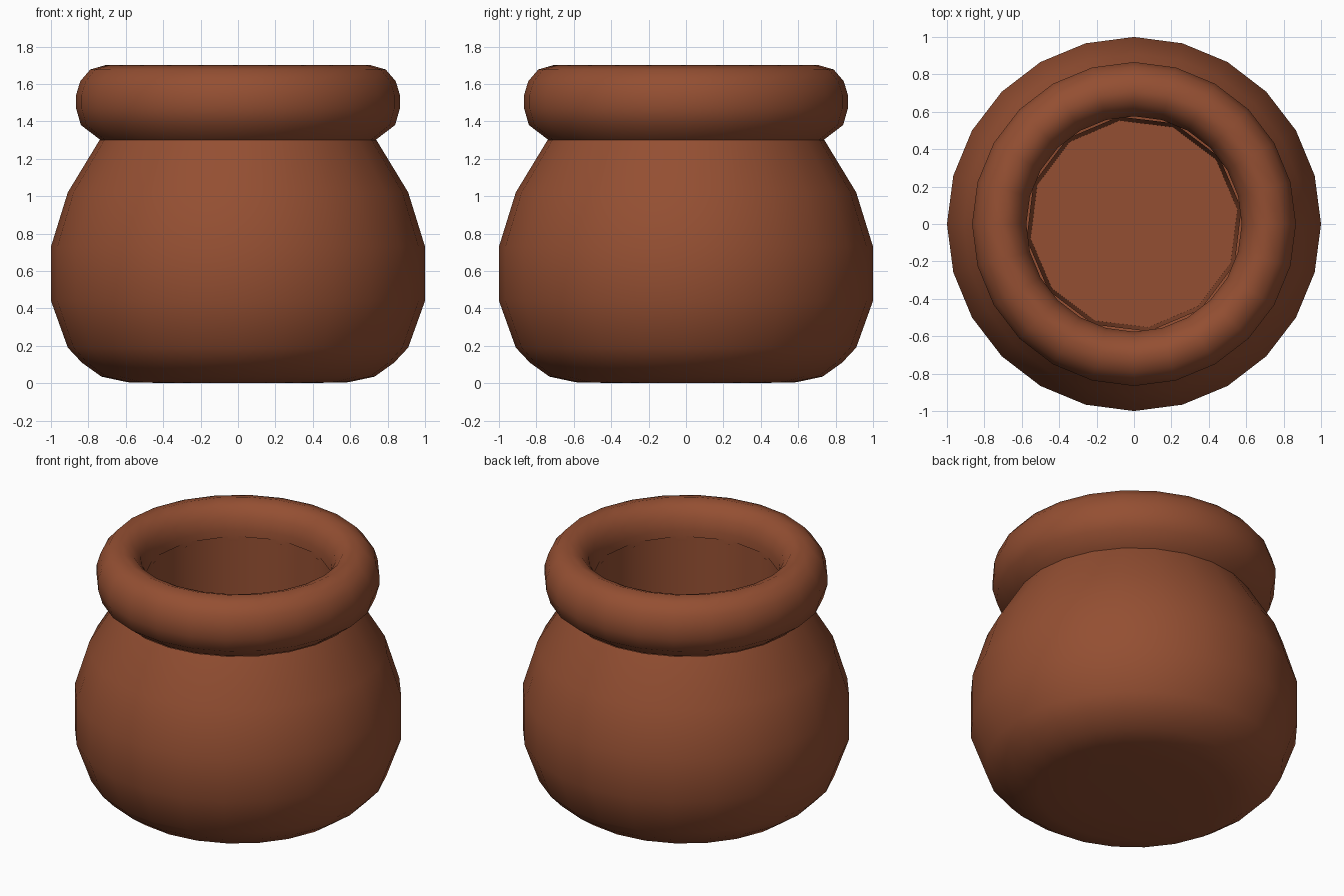
import bpy, bmesh, math

if "Cube" in bpy.data.objects:
    bpy.data.objects.remove(bpy.data.objects["Cube"])

clay = bpy.data.materials.new("brown_clay")
clay.diffuse_color = (0.296, 0.078, 0.032, 1)
clay.use_nodes = True
clay.node_tree.nodes["Principled BSDF"].inputs["Base Color"].default_value = clay.diffuse_color


def lathe(name, profile, sides, turn=0.0, cap_start=False, flip=False):
    """Spin an (r, z) profile around z."""
    bm = bmesh.new()
    rings = []
    for r, z in profile:
        rings.append([bm.verts.new((r * math.cos(turn + math.tau * i / sides),
                                    r * math.sin(turn + math.tau * i / sides), z))
                      for i in range(sides)])
    for a, b in zip(rings, rings[1:]):
        for i in range(sides):
            j = (i + 1) % sides
            bm.faces.new((a[i], a[j], b[j], b[i]))
    if cap_start:
        bm.faces.new(rings[0][::-1])
    if flip:
        bmesh.ops.reverse_faces(bm, faces=bm.faces[:])
    me = bpy.data.meshes.new(name)
    bm.to_mesh(me)
    bm.free()
    me.materials.append(clay)
    ob = bpy.data.objects.new(name, me)
    bpy.context.collection.objects.link(ob)
    me.polygons.foreach_set("use_smooth", [True] * len(me.polygons))
    me.set_sharp_from_angle(angle=math.radians(48))
    return ob


# rounded belly of the pot
lathe("pot_body", [(0.35, 0.0), (0.59, 0.005), (0.73, 0.035), (0.835, 0.11), (0.91, 0.19),
                   (1.0, 0.44), (1.0, 0.73), (0.91, 1.02), (0.74, 1.30)], 24, cap_start=True)

# thick rolled rim
lathe("rim", [(0.735, 1.30), (0.84, 1.38), (0.866, 1.47), (0.866, 1.54), (0.843, 1.615),
              (0.79, 1.677), (0.71, 1.70), (0.645, 1.675), (0.597, 1.615), (0.576, 1.54),
              (0.576, 1.47)], 24)

# twelve-sided hollow with a flat floor
lathe("inner_hollow", [(0.558, 0.25), (0.58, 1.50)], 12, turn=math.radians(8),
      cap_start=True, flip=True)
